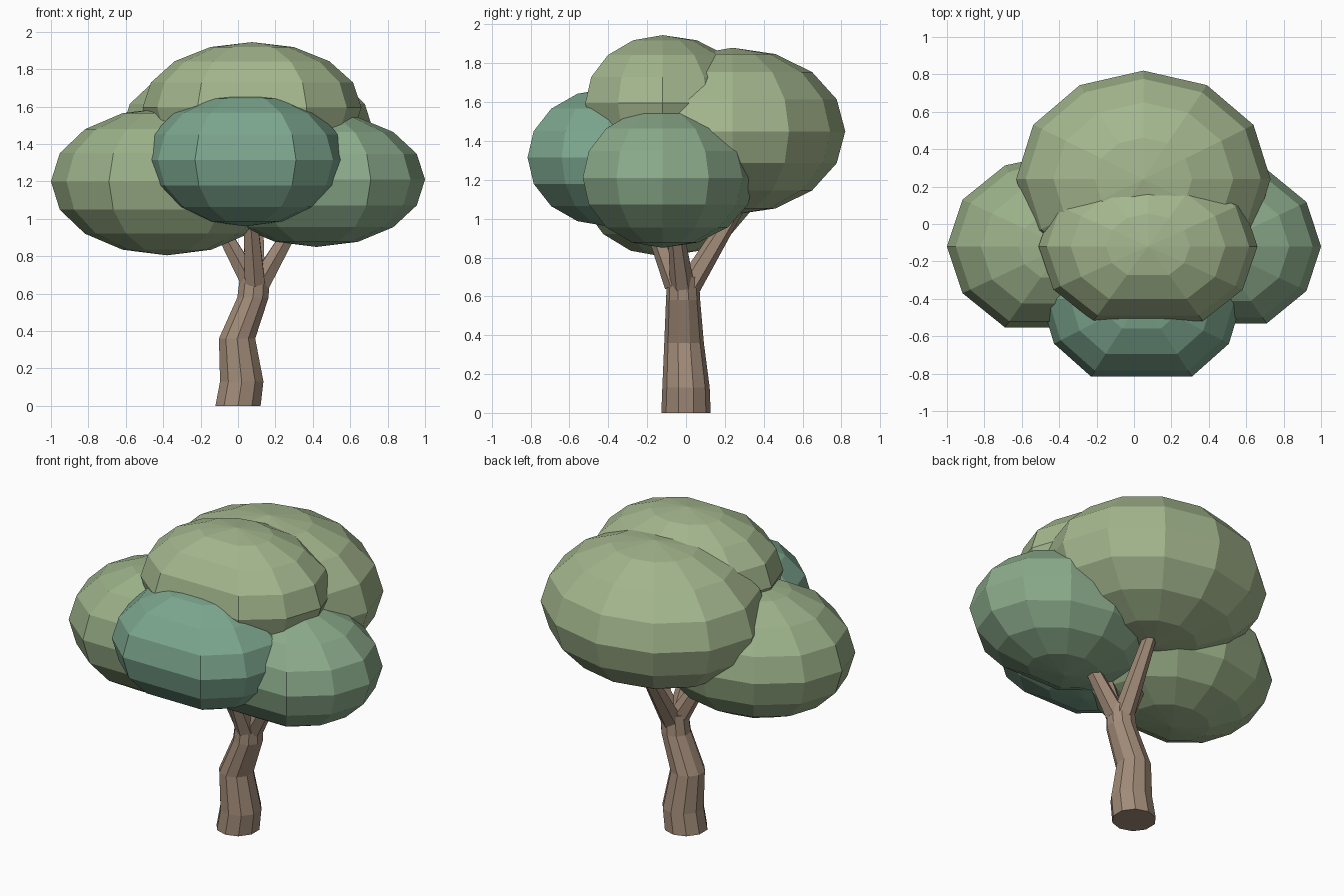
import bpy, bmesh, math
from mathutils import Vector

if "Cube" in bpy.data.objects:
    bpy.data.objects.remove(bpy.data.objects["Cube"])


def material(name, rgb):
    mat = bpy.data.materials.new(name)
    mat.diffuse_color = (*rgb, 1)
    mat.use_nodes = True
    mat.node_tree.nodes["Principled BSDF"].inputs["Base Color"].default_value = mat.diffuse_color
    return mat


def finish(bm, name, mat):
    bmesh.ops.recalc_face_normals(bm, faces=bm.faces)
    mesh = bpy.data.meshes.new(name)
    bm.to_mesh(mesh)
    bm.free()
    mesh.materials.append(mat)
    obj = bpy.data.objects.new(name, mesh)
    bpy.context.collection.objects.link(obj)
    return obj


def leaf_clump(name, centre, radii, mat):
    """Faceted ellipsoid with one broad flat strip on its front side."""
    bm = bmesh.new()
    bmesh.ops.create_uvsphere(bm, u_segments=12, v_segments=8, radius=1)
    for v in bm.verts:
        if abs(v.co.x) < 1e-4 and v.co.y < -1e-3:
            v.co.y *= math.cos(math.pi / 6)
        v.co = Vector(c + r * p for c, r, p in zip(centre, radii, v.co))
    return finish(bm, name, mat)


def limb(name, rings, sides, mat, flat=True):
    """Loft through (x, y, z, radius) rings; flat rings stay horizontal."""
    bm = bmesh.new()
    axis = Vector(rings[-1][:3]) - Vector(rings[0][:3])
    rot = Vector((0, 0, 1)).rotation_difference(axis)
    loops = []
    for x, y, z, r in rings:
        loop = []
        for i in range(sides):
            a = math.tau * (i + 0.5) / sides
            p = Vector((r * math.cos(a), r * math.sin(a), 0))
            if not flat:
                p.rotate(rot)
            loop.append(bm.verts.new(Vector((x, y, z)) + p))
        loops.append(loop)
    for lo, hi in zip(loops, loops[1:]):
        for i in range(sides):
            j = (i + 1) % sides
            bm.faces.new((lo[i], lo[j], hi[j], hi[i]))
    bm.faces.new(loops[0][::-1])
    bm.faces.new(loops[-1])
    return finish(bm, name, mat)


bark = material("bark", (0.36, 0.26, 0.19))
light = material("light_leaf", (0.37, 0.47, 0.27))
mid = material("mid_leaf", (0.33, 0.44, 0.25))
cool = material("cool_leaf", (0.26, 0.41, 0.26))
teal = material("teal_leaf", (0.20, 0.38, 0.27))

# Bent trunk
limb("trunk", [(0.0, 0.0, 0.0, 0.127), (0.02, 0.0, 0.13, 0.122),
               (-0.005, -0.01, 0.36, 0.102), (0.08, -0.015, 0.58, 0.088),
               (0.09, -0.015, 0.70, 0.082)], 10, bark)

# Branches reaching into the leaf clumps
for name, start, end in [
    ("left_branch", (0.07, -0.02, 0.66), (-0.12, -0.06, 1.0)),
    ("right_branch", (0.12, -0.02, 0.66), (0.32, -0.06, 1.0)),
    ("front_branch", (0.09, -0.05, 0.66), (0.06, -0.22, 1.1)),
    ("back_branch", (0.09, 0.02, 0.66), (0.10, 0.29, 1.10)),
]:
    limb(name, [(*start, 0.062), (*end, 0.036)], 6, bark, flat=False)

# Leaf clumps
leaf_clump("left_leaves", (-0.38, -0.12, 1.2), (0.62, 0.5, 0.395), mid)
leaf_clump("right_leaves", (0.42, -0.12, 1.21), (0.58, 0.475, 0.36), cool)
leaf_clump("front_leaves", (0.04, -0.4, 1.315), (0.54, 0.48, 0.355), teal)
leaf_clump("back_leaves", (0.05, 0.24, 1.45), (0.68, 0.58, 0.43), light)
leaf_clump("top_leaves", (0.075, -0.12, 1.595), (0.585, 0.46, 0.35), light)
